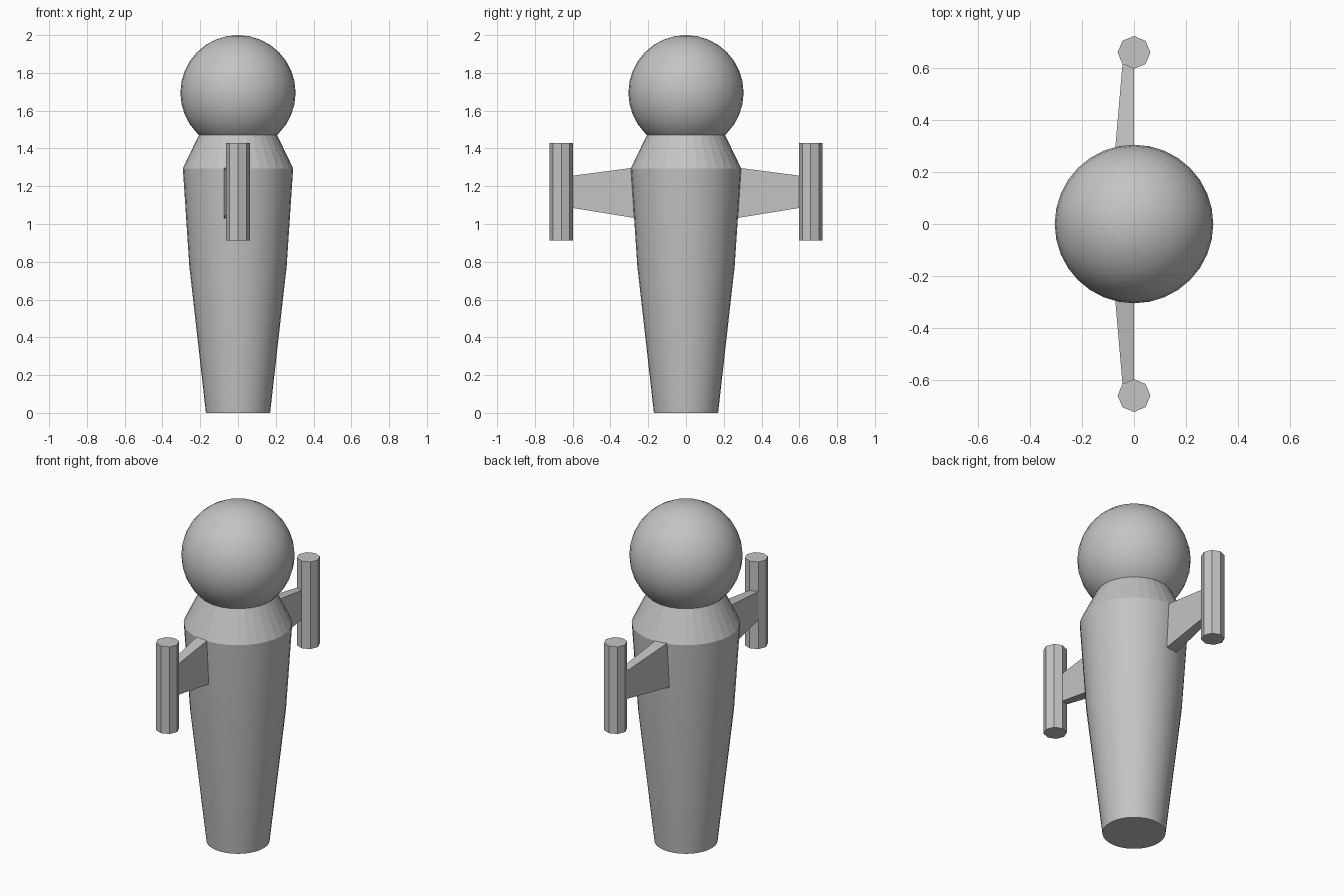
import bpy
import bmesh
import math

cube = bpy.data.objects.get("Cube")
if cube:
    bpy.data.objects.remove(cube, do_unlink=True)

# Single plain material
GREY = (0.55, 0.55, 0.55, 1.0)
grey = bpy.data.materials.new("plain grey")
grey.use_nodes = True
grey.diffuse_color = GREY
grey.node_tree.nodes["Principled BSDF"].inputs["Base Color"].default_value = GREY


def finish(name, bm):
    bmesh.ops.recalc_face_normals(bm, faces=bm.faces)
    mesh = bpy.data.meshes.new(name)
    bm.to_mesh(mesh)
    bm.free()
    mesh.materials.append(grey)
    obj = bpy.data.objects.new(name, mesh)
    bpy.context.collection.objects.link(obj)
    return obj


def lathe(name, profile, sides, y=0.0):
    """Closed, capped turned shape from (radius, height) pairs."""
    bm = bmesh.new()
    rings = []
    for r, z in profile:
        angles = [2 * math.pi * i / sides for i in range(sides)]
        rings.append([bm.verts.new((r * math.cos(a), y + r * math.sin(a), z)) for a in angles])
    for low, high in zip(rings, rings[1:]):
        for i in range(sides):
            j = (i + 1) % sides
            bm.faces.new((low[i], low[j], high[j], high[i]))
    bm.faces.new(rings[0])
    bm.faces.new(rings[-1])
    return finish(name, bm)


# Tapered body: smooth trunk, faceted shoulder, flat ends
body = lathe("body", [(0.17, 0), (0.258, 0.78), (0.292, 1.295), (0.205, 1.475)], 32)
for face in body.data.polygons:
    face.use_smooth = face.center.z < 1.29 and abs(face.normal.z) < 0.5
for edge in body.data.edges:
    heights = [body.data.vertices[v].co.z for v in edge.vertices]
    edge.use_edge_sharp = heights[0] == heights[1] and heights[0] != body.data.vertices[32].co.z

# Round head
bm = bmesh.new()
bmesh.ops.create_uvsphere(bm, u_segments=32, v_segments=16, radius=0.305)
bmesh.ops.translate(bm, verts=bm.verts, vec=(0, 0, 1.695))
head = finish("head", bm)
head.data.shade_smooth()

# Tapering arm and upright rod on the front and back
for label, side in (("front", -1), ("back", 1)):
    bm = bmesh.new()
    ends = []
    for y, x, low, high in ((0.2, -0.08, 1.02, 1.308), (0.63, -0.043, 1.09, 1.252)):
        ends.append([bm.verts.new((px, side * y, pz))
                     for px, pz in ((0, low), (x, low), (x, high), (0, high))])
    root, tip = ends
    for i in range(4):
        j = (i + 1) % 4
        bm.faces.new((root[i], root[j], tip[j], tip[i]))
    bm.faces.new(root)
    bm.faces.new(tip)
    finish(label + "_arm", bm)
    lathe(label + "_rod", [(0.063, 0.913), (0.063, 1.43)], 8, side * 0.66)
